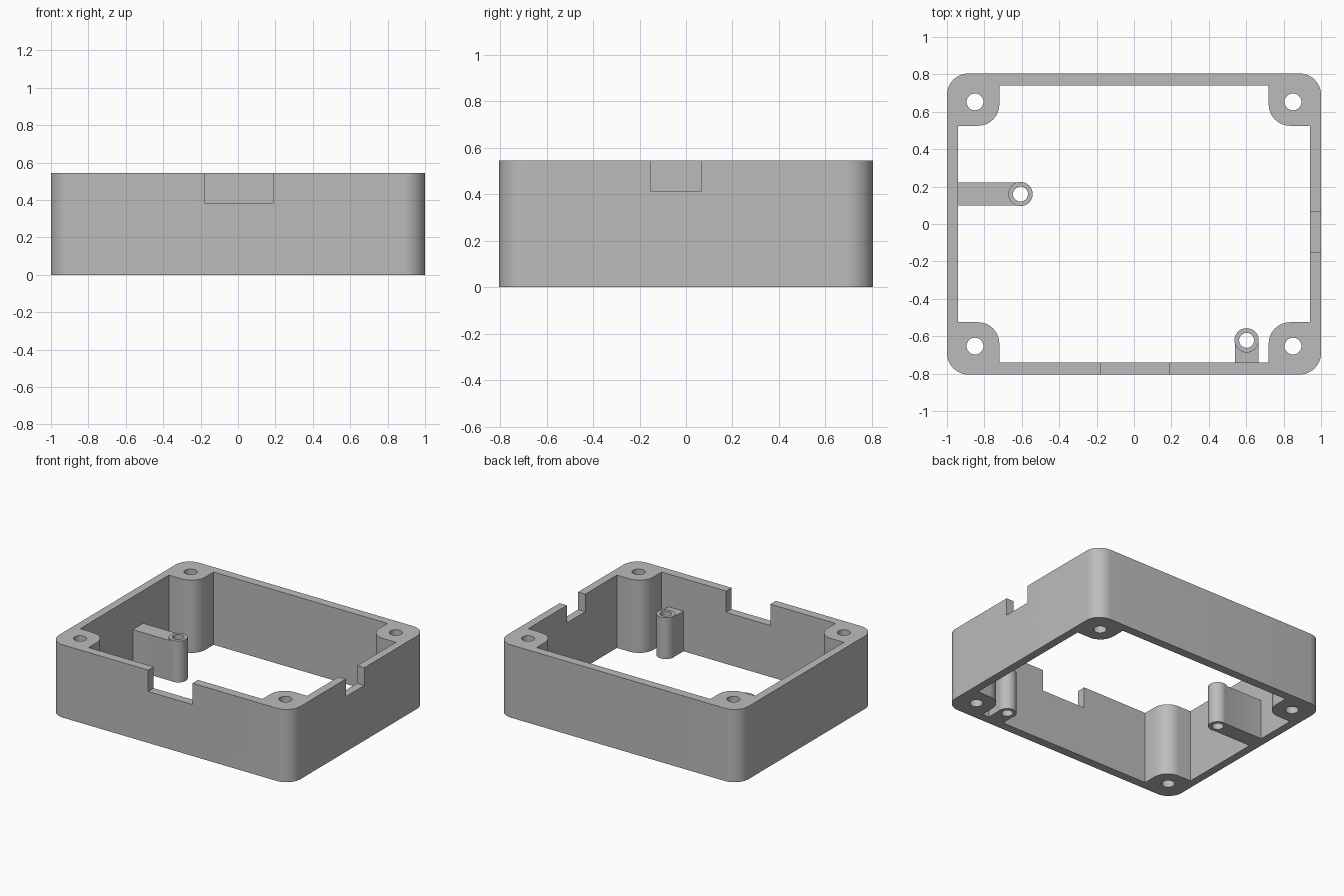
import bpy, bmesh, math

if "Cube" in bpy.data.objects:
    bpy.data.objects.remove(bpy.data.objects["Cube"])

H = 0.545            # frame height
X, Y = 1.0, 0.805    # outer half sizes
IX, IY = 0.94, 0.74  # inner half sizes
BX, BY = 0.72, 0.525 # inner limits of the corner bosses
R = 0.115            # corner radius

grey = bpy.data.materials.new("plain grey")
grey.diffuse_color = (0.5, 0.5, 0.5, 1)
grey.use_nodes = True
grey.node_tree.nodes["Principled BSDF"].inputs["Base Color"].default_value = grey.diffuse_color


def arc(cx, cy, r, a0, a1, n=12):
    return [(cx + r * math.cos(math.radians(a0 + (a1 - a0) * i / n)),
             cy + r * math.sin(math.radians(a0 + (a1 - a0) * i / n))) for i in range(n + 1)]


def circle(cx, cy, r):
    return arc(cx, cy, r, 0, 360, 32)[:-1]


def rect(x0, x1, y0, y1):
    return [(x0, y0), (x1, y0), (x1, y1), (x0, y1)]


def prism(name, outline, z0, z1):
    """Extrude a counter-clockwise outline from z0 to z1."""
    bm = bmesh.new()
    base = bm.faces.new([bm.verts.new((x, y, z0)) for x, y in outline])
    top = bmesh.ops.extrude_face_region(bm, geom=[base])["geom"]
    for v in top:
        if isinstance(v, bmesh.types.BMVert):
            v.co.z = z1
    bmesh.ops.recalc_face_normals(bm, faces=bm.faces)
    me = bpy.data.meshes.new(name)
    bm.to_mesh(me)
    bm.free()
    me.materials.append(grey)
    ob = bpy.data.objects.new(name, me)
    bpy.context.collection.objects.link(ob)
    return ob


def combine(ob, tool, op):
    """Apply a boolean and remove the tool."""
    mod = ob.modifiers.new("bool", 'BOOLEAN')
    mod.operation, mod.solver, mod.object = op, 'EXACT', tool
    bpy.context.view_layer.objects.active = ob
    bpy.ops.object.modifier_apply(modifier=mod.name)
    bpy.data.objects.remove(tool)


def smooth(ob):
    bpy.ops.object.select_all(action='DESELECT')
    ob.select_set(True)
    bpy.context.view_layer.objects.active = ob
    bpy.ops.object.shade_smooth_by_angle(angle=math.radians(30))


# Outer frame with rounded corners
quads = [(1, 1), (-1, 1), (-1, -1), (1, -1)]
outer = []
for i, (sx, sy) in enumerate(quads):
    outer += arc(sx * (X - R), sy * (Y - R), R, 90 * i, 90 * i + 90)
frame = prism("frame", outer, 0, H)

# Inner opening, stepping around a rounded boss in every corner
boss = [(IX, BY)] + arc(BX + R, BY + R, R, 270, 180) + [(BX, IY)]
opening = []
for sx, sy in quads:
    pts = [(sx * x, sy * y) for x, y in boss]
    opening += pts if sx * sy > 0 else pts[::-1]
combine(frame, prism("opening_cutter", opening, -0.1, H + 0.1), 'DIFFERENCE')

# Screw holes through the bosses
for sx, sy in quads:
    combine(frame, prism("hole_cutter", circle(sx * 0.85, sy * 0.653, 0.045), -0.1, H + 0.1), 'DIFFERENCE')

# Notches in the front and right walls
combine(frame, prism("front_notch", rect(-0.18, 0.187, -0.9, -0.7), 0.385, 0.7), 'DIFFERENCE')
combine(frame, prism("right_notch", rect(0.9, 1.1, -0.152, 0.067), 0.413, 0.7), 'DIFFERENCE')
smooth(frame)


# Inner standoffs: a drilled post joined to the wall by a rib
def standoff(name, cx, cy, rib):
    post = prism(name, circle(cx, cy, 0.065), 0, 0.31)
    combine(post, prism("rib", rib, 0, 0.30), 'UNION')
    combine(post, prism("bore", circle(cx, cy, 0.04), -0.1, 0.5), 'DIFFERENCE')
    smooth(post)


standoff("left_standoff", -0.607, 0.16, rect(-IX, -0.607, 0.098, 0.222))
standoff("front_standoff", 0.602, -0.622, rect(0.539, 0.665, -IY, -0.622))
